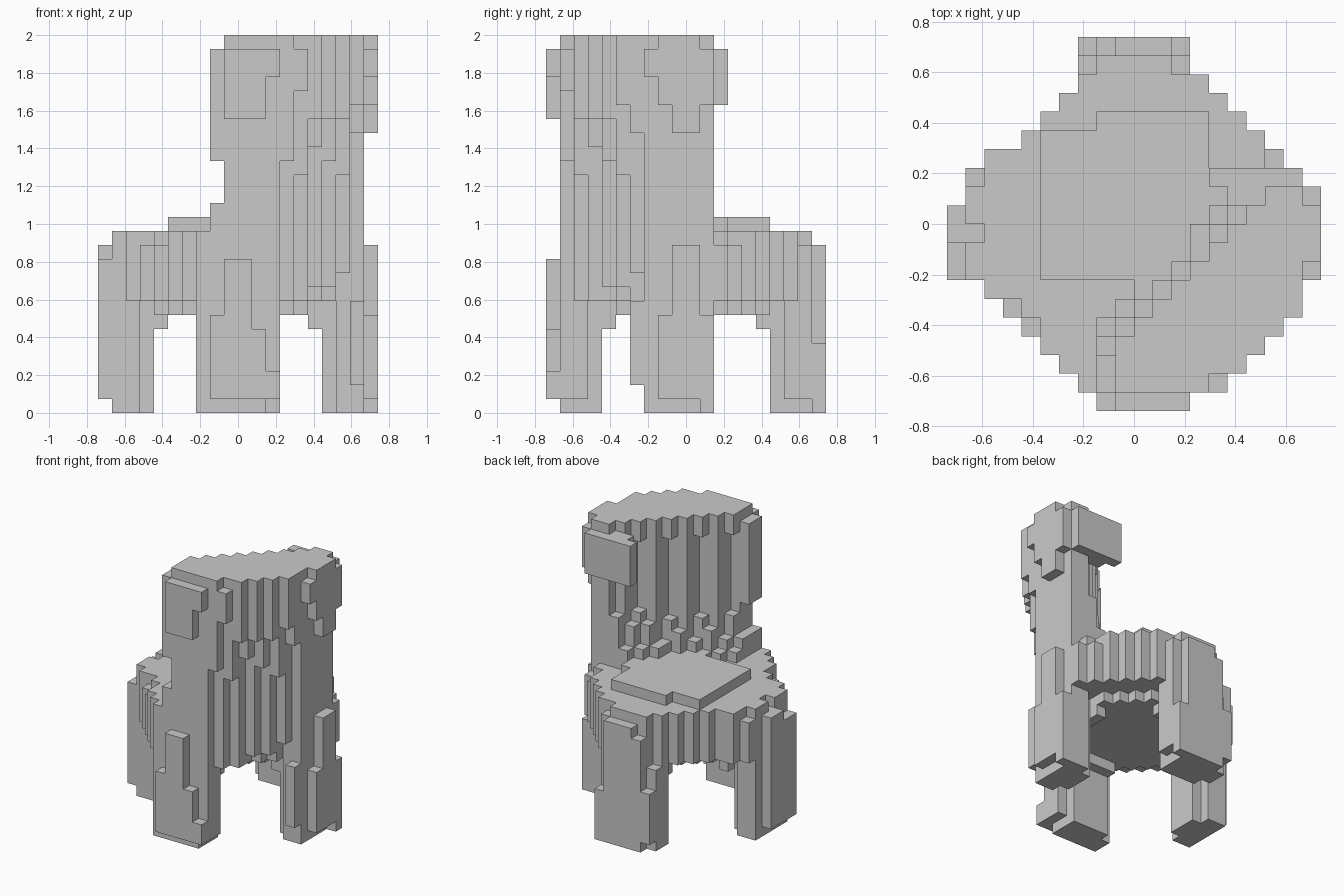
import bpy
import bmesh

N, H = 20, 27          # footprint and height of the chair in blocks
S = 2.0 / H            # block size

cube = bpy.data.objects.get("Cube")
if cube:
    bpy.data.objects.remove(cube, do_unlink=True)

grey = bpy.data.materials.new("plain grey")
grey.use_nodes = True
COLOUR = (0.59, 0.59, 0.59, 1)
grey.diffuse_color = COLOUR
grey.node_tree.nodes["Principled BSDF"].inputs["Base Color"].default_value = COLOUR


def block(x, y, z):
    """All cells of a box given as three (start, stop) ranges."""
    return {(i, j, k) for i in range(*x) for j in range(*y) for k in range(*z)}


# Seat: a square turned by 45 degrees, with a ragged rim and a lower middle
def in_seat(i, j):
    return (1 <= i <= 18 and 1 <= j <= 18 and 8 <= i + j <= 30
            and j - i <= 10 + (j < 14) and i - j <= 10)


def inside_by(i, j, d):
    return all(in_seat(i + a, j + b) for a, b in ((d, 0), (-d, 0), (0, d), (0, -d)))


seat = set()
for i in range(N):
    for j in range(N):
        if in_seat(i, j):
            notched = not inside_by(i, j, 1) and (i // 2 + j) % 3 == 0
            low = 7 if inside_by(i, j, 3) else 8
            seat |= block((i, i + 1), (j, j + 1), (low, 12 if notched else 13))

# Raised cushion
cushion = block((5, 14), (7, 15), (13, 14)) | block((8, 14), (15, 16), (13, 14))
cushion |= block((14, 15), (7, 13), (13, 14))

# Backrest: a slab on the front right edge, leaning outwards in uneven steps
STEP_LOW = {1: 18, 2: 17, 3: 19, 4: 18, 5: 17, 6: 20}
STEP_HIGH = {1: 23, 2: 21, 3: 21, 4: 21, 5: 22, 6: 22}
UNDERSIDE = {4: 9, 5: 9, 6: 10}


def in_back(i, j, k):
    outer = 11 + (k >= STEP_LOW.get(j, 20)) + (k >= STEP_HIGH.get(j, 22))
    if k < UNDERSIDE.get(j, 8) or (k == 26 and j == 1):
        outer -= 1
    rise = j % 2 + 2 * (j >= 9)
    inner = 4 + (k >= 14 + (j >= 9)) + (k >= 15 + rise)
    if 17 <= k < 25 and j % 2 == 1 and j < 10:
        inner += 1
    left = 9 if 15 <= k < 18 or k >= 26 or (k >= 18 and j > 3) else 8
    return left <= i < 19 and 1 <= j <= 11 and inner <= i - j <= outer


backrest = {c for c in block((8, 19), (1, 12), (8, H)) if in_back(*c)}
# Front corner plate, rear end cap and stepped side plate
backrest |= block((9, 12), (0, 1), (21, 26)) | block((12, 13), (0, 1), (24, 26))
backrest |= block((14, 19), (12, 13), (22, 26)) | block((15, 19), (11, 12), (22, 26))
backrest |= block((19, 20), (9, 11), (20, 22)) | block((19, 20), (8, 12), (22, 24))
backrest |= block((19, 20), (7, 12), (24, 26)) | block((19, 20), (8, 11), (26, 27))


# Legs: a core plus an outer plate made of strips (start, stop, bottom, top)
def leg(place, strips, width=(7, 13)):
    cells = set()
    first, last = width
    for depth in (1, 2, 3):
        inset = depth == 3
        for side in range(first + inset, last - inset):
            low = 0 if side < 12 else 1
            cells |= {place(side, depth, k) for k in range(low, 8)}
    for a, b, low, top in strips:
        cells |= {place(s, 0, k) for s in range(a, b) for k in range(low, top)}
    # Small bracket under the seat
    cells |= {place(s, 4, k) for s in range(8, 12) for k in (6, 7)}
    return cells


front_leg = leg(lambda s, d, k: (s, d, k),
                ((8, 9, 1, 7), (9, 11, 1, 11), (11, 12, 1, 6), (12, 13, 1, 3)))
right_side_leg = leg(lambda s, d, k: (d, s, k),
                     ((7, 9, 1, 11), (9, 11, 1, 12)), (7, 12))
left_side_leg = leg(lambda s, d, k: (N - 1 - d, s, k),
                    ((8, 9, 1, 7), (9, 11, 1, 12), (11, 12, 0, 7)), (7, 12))
left_side_leg |= block((18, 19), (6, 7), (2, 8))
rear_leg = leg(lambda s, d, k: (s, N - 1 - d, k),
               ((7, 8, 1, 6), (8, 9, 0, 11), (9, 12, 0, 12), (12, 13, 0, 5)))

parts = {"seat": seat, "cushion": cushion, "backrest": backrest,
         "front_leg": front_leg, "right_side_leg": right_side_leg,
         "left_side_leg": left_side_leg, "rear_leg": rear_leg}

# Each cell belongs to one part only
solid = set()
for cells in parts.values():
    cells -= solid
    solid |= cells


def face_corners(cell, axis, sign):
    """The four corners of one side of a cell, wound outwards."""
    u, v = (axis + 1) % 3, (axis + 2) % 3
    ring = ((0, 0), (1, 0), (1, 1), (0, 1))
    for a, b in ring if sign > 0 else reversed(ring):
        p = list(cell)
        p[axis] += sign > 0
        p[u] += a
        p[v] += b
        yield tuple(p)


def build(name, cells):
    bm = bmesh.new()
    verts = {}
    for cell in sorted(cells):
        for axis in range(3):
            for sign in (-1, 1):
                beside = list(cell)
                beside[axis] += sign
                if tuple(beside) in solid:
                    continue
                ring = []
                for p in face_corners(cell, axis, sign):
                    if p not in verts:
                        verts[p] = bm.verts.new(((p[0] - N / 2) * S, (p[1] - N / 2) * S, p[2] * S))
                    ring.append(verts[p])
                bm.faces.new(ring)
    # Join neighbouring squares into large flat faces
    bmesh.ops.dissolve_limit(bm, angle_limit=0.01, verts=bm.verts[:], edges=bm.edges[:])
    mesh = bpy.data.meshes.new(name)
    bm.to_mesh(mesh)
    bm.free()
    mesh.materials.append(grey)
    bpy.context.collection.objects.link(bpy.data.objects.new(name, mesh))


for part_name, part_cells in parts.items():
    build(part_name, part_cells)
